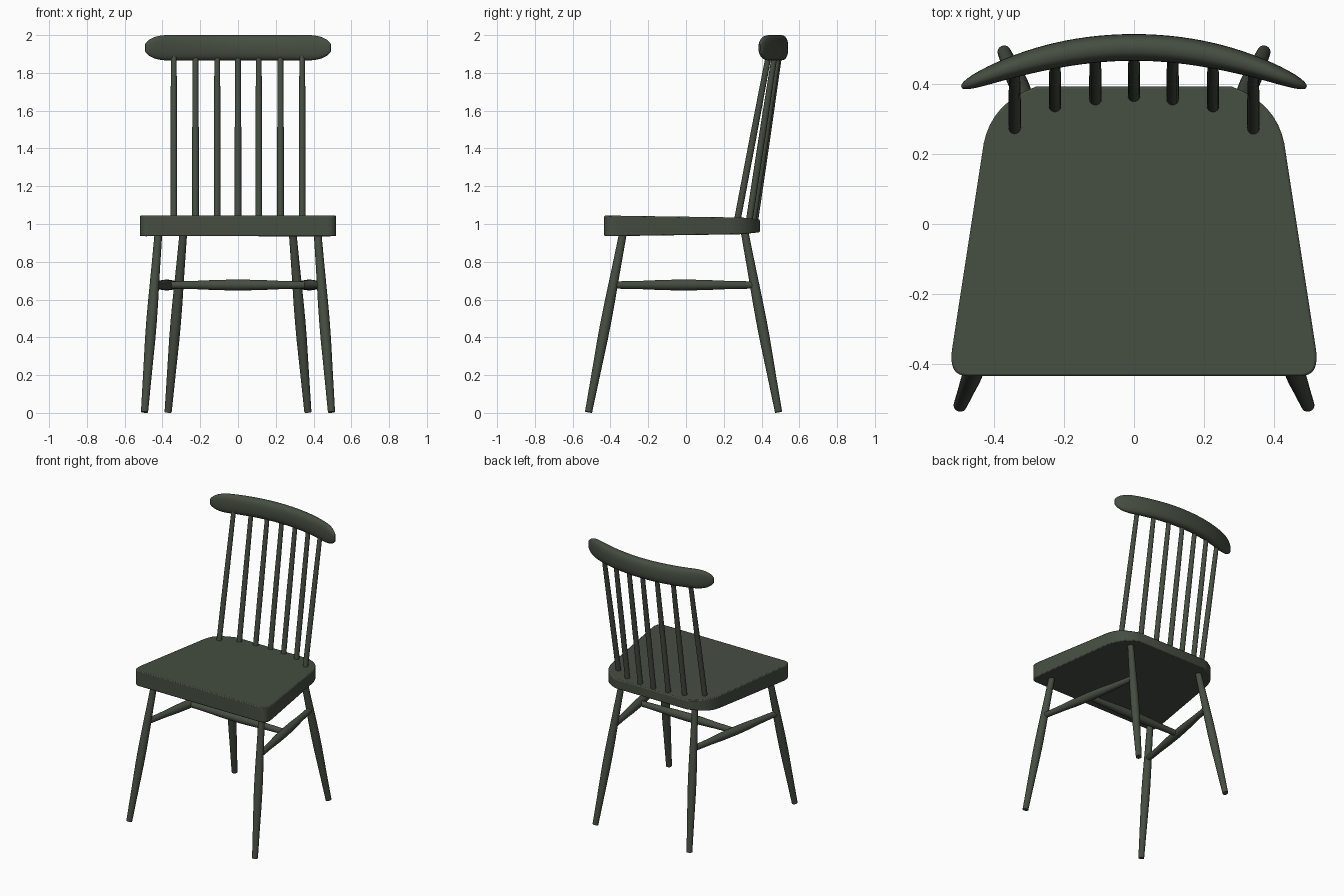
import bpy, bmesh, math
from mathutils import Vector

if "Cube" in bpy.data.objects:
    bpy.data.objects.remove(bpy.data.objects["Cube"])

green = bpy.data.materials.new("dark_green_paint")
green.diffuse_color = (0.06, 0.075, 0.053, 1)
green.use_nodes = True
green.node_tree.nodes["Principled BSDF"].inputs["Base Color"].default_value = green.diffuse_color


def finish(name, bm, angle=40):
    bmesh.ops.recalc_face_normals(bm, faces=bm.faces)
    me = bpy.data.meshes.new(name)
    bm.to_mesh(me)
    bm.free()
    me.materials.append(green)
    ob = bpy.data.objects.new(name, me)
    bpy.context.collection.objects.link(ob)
    bpy.ops.object.select_all(action='DESELECT')
    ob.select_set(True)
    bpy.context.view_layer.objects.active = ob
    bpy.ops.object.shade_smooth_by_angle(angle=math.radians(angle))
    return ob


def loft(bm, rings):
    rings = [[bm.verts.new(p) for p in r] for r in rings]
    n = len(rings[0])
    for a, b in zip(rings, rings[1:]):
        for i in range(n):
            j = (i + 1) % n
            bm.faces.new((a[i], a[j], b[j], b[i]))
    bm.faces.new(rings[0])
    bm.faces.new(rings[-1])


def turned_rod(name, start, end, profile, sides=20):
    """Turned rod; profile is (fraction along, radius)."""
    a, b = Vector(start), Vector(end)
    q = (b - a).to_track_quat('Z', 'Y')
    rings = []
    for t, r in profile:
        c = a.lerp(b, t)
        rings.append([c + q @ Vector((r * math.cos(k), r * math.sin(k), 0))
                      for k in (2 * math.pi * i / sides for i in range(sides))])
    bm = bmesh.new()
    loft(bm, rings)
    return finish(name, bm)


# Seat: tapered outline with rounded corners, thinner toward the back
def corner(p0, p1, p2, steps=8):
    p0, p1, p2 = map(Vector, (p0, p1, p2))
    return [p0.lerp(p1, i / steps).lerp(p1.lerp(p2, i / steps), i / steps)
            for i in range(steps + 1)]


half = (corner((0.475, -0.433), (0.53, -0.433), (0.518, -0.355))
        + corner((0.428, 0.23), (0.405, 0.345), (0.28, 0.391)))
outline = half + [Vector((-p.x, p.y)) for p in reversed(half)]


def seat_z(y, top):
    t = (y + 0.435) / 0.82
    drop = max(0, y - 0.3) * 0.1
    return 1.045 - 0.012 * t - drop if top else 0.935 + 0.012 * t + drop


bm = bmesh.new()
loft(bm, [[(p.x, p.y, seat_z(p.y, top)) for p in outline] for top in (False, True)])
seat = finish("seat", bm)
bevel = seat.modifiers.new("edge_round", 'BEVEL')
bevel.width = 0.006
bevel.segments = 2
bevel.limit_method = 'ANGLE'
bevel.angle_limit = math.radians(50)

# Legs and side stretchers, mirrored left and right
leg = [(0, 0.019), (0.2, 0.023), (0.4, 0.0275), (0.5, 0.028), (0.6, 0.027),
       (0.8, 0.023), (1, 0.02)]
stretcher = [(0, 0.019), (0.2, 0.022), (0.35, 0.027), (0.5, 0.029),
             (0.65, 0.027), (0.8, 0.022), (1, 0.019)]
for s, side in ((-1, "left"), (1, "right")):
    turned_rod("front_leg_" + side, (s * 0.495, -0.516, 0.004), (s * 0.42, -0.33, 0.97), leg)
    turned_rod("back_leg_" + side, (s * 0.37, 0.49, 0.004), (s * 0.288, 0.308, 0.97), leg)
    turned_rod("side_stretcher_" + side, (s * 0.442, -0.386, 0.677),
               (s * 0.313, 0.362, 0.677), stretcher)
turned_rod("cross_stretcher", (-0.375, -0.01, 0.677), (0.375, -0.01, 0.677), stretcher)


# Top rail: curved sweep of an oval section with rounded ends
def rail_y(x):
    return 0.503 - 0.47 * x * x


rings = []
for i in range(49):
    u = math.sin(math.pi / 2 * (-1 + 2 * i / 48)) * 0.998
    x = u * 0.492
    e = max(0, (abs(x) - 0.37) / 0.126)
    h = 0.067 * math.sqrt(max(0.03, 1 - e ** 2.2))
    d = 0.038 - 0.022 * abs(u) ** 3
    d *= math.sqrt(max(0.1, 1 - abs(u) ** 24))
    slope = -0.94 * x
    nrm = Vector((-slope, 1, 0)).normalized()
    ring = []
    for k in range(24):
        a = 2 * math.pi * k / 24
        c, w = math.cos(a), math.sin(a)
        ring.append(Vector((x, rail_y(x), 1.933))
                    + nrm * (d * math.copysign(abs(c) ** 0.8, c))
                    + Vector((0, 0, h * math.copysign(abs(w) ** 0.8, w))))
    rings.append(ring)
bm = bmesh.new()
loft(bm, rings)
finish("top_rail", bm, 60)

# Back spindles, fanned along the curve of the rail
for i, (x, y0) in enumerate(zip((-0.34, -0.225, -0.11, 0, 0.11, 0.225, 0.34),
                                (0.268, 0.332, 0.352, 0.362, 0.352, 0.332, 0.268))):
    turned_rod(f"spindle_{i + 1}", (x, y0, 1.0), (x, rail_y(x) - 0.006, 1.92),
               [(0, 0.0175), (0.5, 0.0175), (1, 0.015)], 16)
